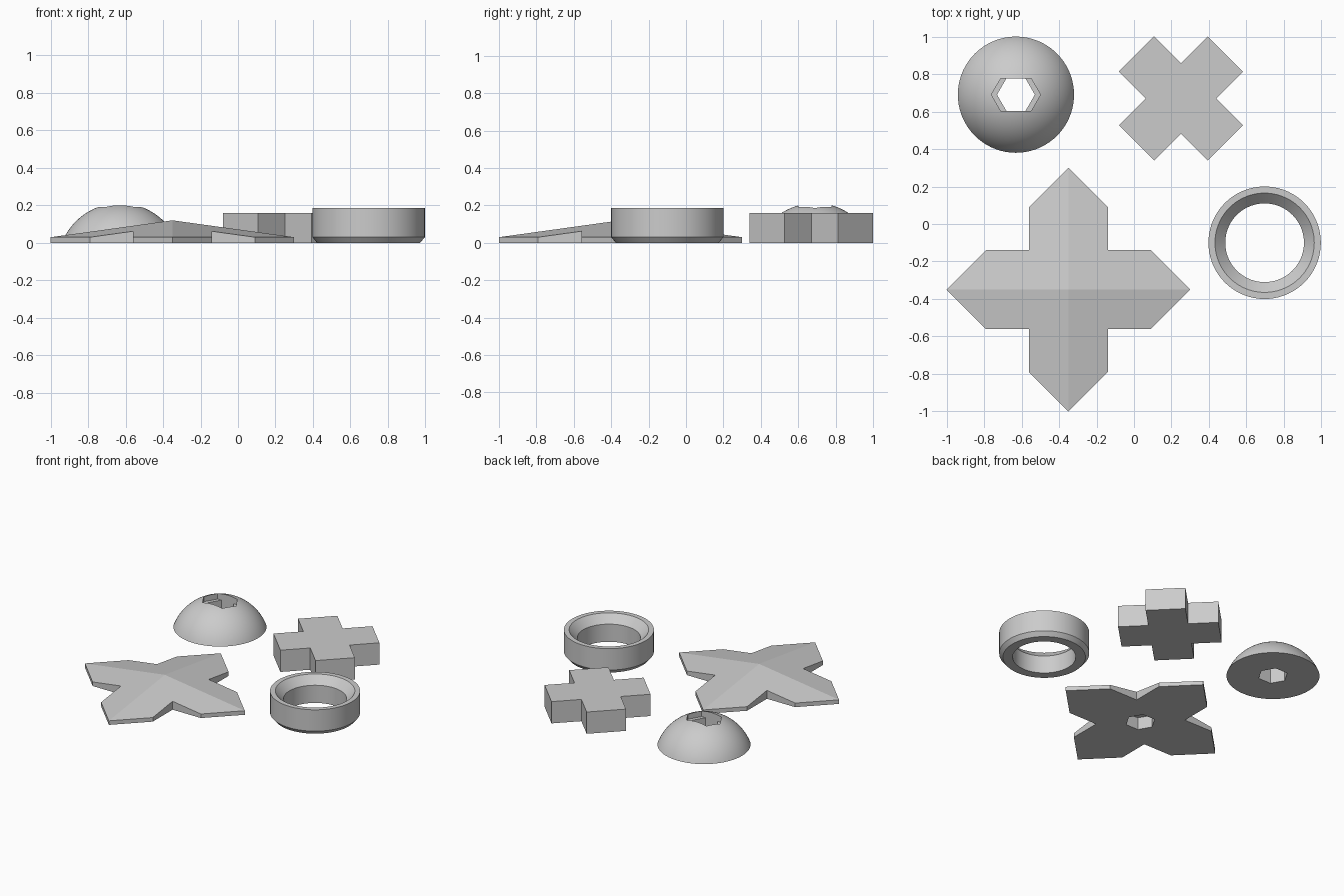
import bpy, bmesh, math

if "Cube" in bpy.data.objects:
    bpy.data.objects.remove(bpy.data.objects["Cube"])

grey = bpy.data.materials.new("plain grey")
grey.diffuse_color = (0.6, 0.6, 0.6, 1)
grey.use_nodes = True
grey.node_tree.nodes["Principled BSDF"].inputs["Base Color"].default_value = grey.diffuse_color


def finish(bm, name, loc, smooth=False):
    bmesh.ops.recalc_face_normals(bm, faces=bm.faces)
    me = bpy.data.meshes.new(name)
    bm.to_mesh(me)
    bm.free()
    me.materials.append(grey)
    ob = bpy.data.objects.new(name, me)
    ob.location = loc
    bpy.context.collection.objects.link(ob)
    if smooth:
        smooth_object(ob)
    return ob


def activate(ob):
    for o in bpy.context.selected_objects:
        o.select_set(False)
    ob.select_set(True)
    bpy.context.view_layer.objects.active = ob


def smooth_object(ob):
    activate(ob)
    bpy.ops.object.shade_smooth_by_angle(angle=math.radians(25))


def prism(name, outline, z0, top, loc, apex=None):
    """Upright prism; top is a height function, apex makes a fanned roof."""
    bm = bmesh.new()
    low = [bm.verts.new((x, y, z0)) for x, y in outline]
    high = [bm.verts.new((x, y, top(x, y))) for x, y in outline]
    n = len(outline)
    bm.faces.new(low[::-1])
    for i in range(n):
        j = (i + 1) % n
        bm.faces.new((low[i], low[j], high[j], high[i]))
    if apex is None:
        bm.faces.new(high)
    else:
        peak = bm.verts.new((0, 0, apex))
        for i in range(n):
            bm.faces.new((high[i], high[(i + 1) % n], peak))
    return finish(bm, name, loc)


def lathe(name, profile, loc, closed, steps=72):
    bm = bmesh.new()
    vs = [bm.verts.new((r, 0, z)) for r, z in profile]
    edges = [bm.edges.new(p) for p in zip(vs, vs[1:])]
    if closed:
        edges.append(bm.edges.new((vs[-1], vs[0])))
    bmesh.ops.spin(bm, geom=vs + edges, cent=(0, 0, 0), axis=(0, 0, 1),
                   angle=2 * math.pi, steps=steps)
    bmesh.ops.remove_doubles(bm, verts=bm.verts, dist=1e-5)
    return finish(bm, name, loc)


def four_fold(points):
    """Repeat one quarter of an outline around the centre."""
    out = []
    for k in range(4):
        c, s = round(math.cos(k * math.pi / 2)), round(math.sin(k * math.pi / 2))
        out += [(c * x - s * y, s * x + c * y) for x, y in points]
    return out


def hexagon(stretch=0.0):
    r = 0.101
    pts = [(r * math.cos(k * math.pi / 3), r * math.sin(k * math.pi / 3)) for k in range(6)]
    return [(x + math.copysign(stretch, x), y) for x, y in pts]


def cut(ob, outline, z0, z1):
    """Sink a straight-sided hole into a part."""
    cutter = prism("cutter", outline, z0, lambda x, y: z1, ob.location)
    cutter.hide_render = True
    activate(ob)
    mod = ob.modifiers.new("hole", 'BOOLEAN')
    mod.operation, mod.solver, mod.object = 'DIFFERENCE', 'EXACT', cutter
    bpy.ops.object.modifier_apply(modifier=mod.name)
    bpy.data.objects.remove(cutter)


# Large foot plate: pointed arms under a shallow pyramid, nut pocket below
L, S, W = 0.65, 0.44, 0.21
base = prism("base_plate", four_fold([(L, 0), (S, W), (W, W), (W, S)]), 0,
             lambda x, y: 0.12 - 0.09 * (abs(x) + abs(y)) / L, (-0.35, -0.35, 0), 0.12)
cut(base, hexagon(), -0.05, 0.09)

# Block cross, turned by 45 degrees
w, a = 0.133, 0.335
cross = prism("cross_block", four_fold([(a, -w), (a, w), (w, w)]), 0,
              lambda x, y: 0.16, (0.25, 0.67, 0))
cross.rotation_euler.z = math.pi / 4

# Dome: spherical cap with a stepped six-sided hole through it
R, H = 0.31, 0.212
sphere = (R * R + H * H) / (2 * H)
sweep = math.asin(R / sphere)
arc = [(sphere * math.sin(sweep * (1 - i / 20)),
        sphere * math.cos(sweep * (1 - i / 20)) - sphere + H) for i in range(21)]
dome = lathe("dome", [(0, 0)] + arc, (-0.63, 0.69, 0), False)
cut(dome, hexagon(), -0.1, 0.4)
cut(dome, hexagon(0.03), 0.15, 0.4)
smooth_object(dome)

# Ring: chamfered foot outside, sloped seat inside
ring = lathe("ring", [(0.21, 0), (0.275, 0), (0.30, 0.03), (0.30, 0.187),
                      (0.265, 0.187), (0.21, 0.13)], (0.697, -0.10, 0), True)
smooth_object(ring)
